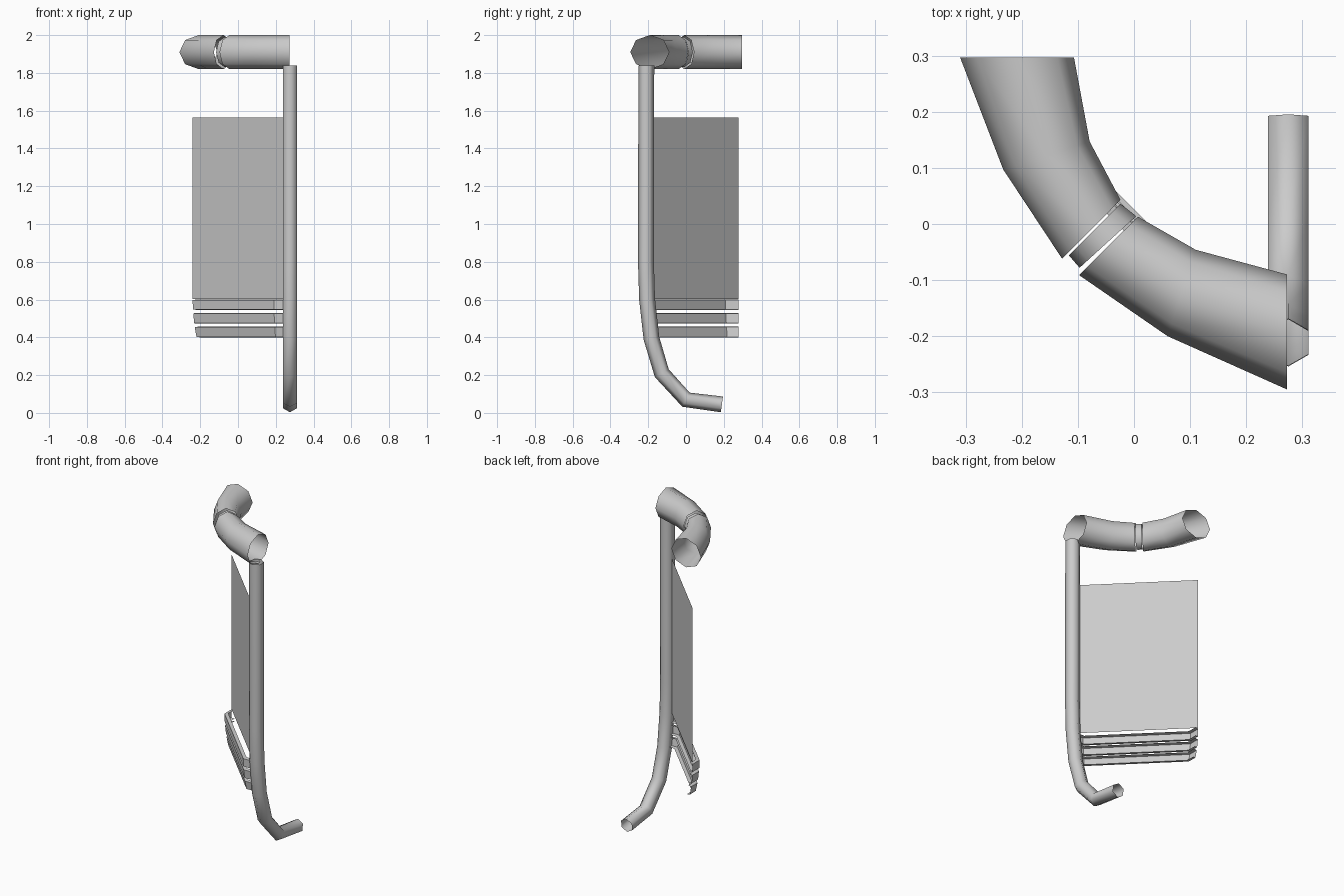
import bpy, bmesh
from math import sin, cos, pi
from mathutils import Vector

if "Cube" in bpy.data.objects:
    bpy.data.objects.remove(bpy.data.objects["Cube"])


def loft(name, rings, closed=True, smooth=True):
    """Skin a surface through rings of points, leaving the ends open."""
    bm = bmesh.new()
    rows = [[bm.verts.new(p) for p in r] for r in rings]
    n = len(rows[0])
    for a, b in zip(rows, rows[1:]):
        for i in range(n if closed else n - 1):
            j = (i + 1) % n
            bm.faces.new((a[i], a[j], b[j], b[i]))
    if closed:
        bmesh.ops.recalc_face_normals(bm, faces=bm.faces[:])
    for f in bm.faces:
        f.smooth = smooth
    me = bpy.data.meshes.new(name)
    bm.to_mesh(me)
    bm.free()
    ob = bpy.data.objects.new(name, me)
    bpy.context.collection.objects.link(ob)
    return ob


def rail(name, edges, r):
    """Octagonal horizontal tube from outer/inner plan points."""
    rings = []
    for ox, oy, ix, iy in edges:
        o, i = Vector((ox, oy, 1.91)), Vector((ix, iy, 1.91))
        c, h = (o + i) / 2, (o - i) / 2
        rings.append([c + h * cos(k * pi / 4) + Vector((0, 0, r * sin(k * pi / 4)))
                      for k in range(8)])
    return loft(name, rings)


# Curved top rail in two halves with a narrow joint
rail("top_rail_left", [(-.31, .297, -.107, .297), (-.233, .097, -.079, .147),
                       (-.128, -.062, -.024, .043)], .09)
rail("top_rail_right", [(-.098, -.091, .007, .013), (.06, -.2, .11, -.046),
                        (.273, -.295, .273, -.09)], .09)
rail("top_rail_joint", [(-.116, -.056, -.024, .036), (-.097, -.078, .004, .014)], .08)

# Hexagonal post that bends back at the foot
path = [Vector((.275, y, z)) for y, z in
        [(-.21, 1.838), (-.212, .8), (-.206, .6), (-.183, .395),
         (-.128, .21), (0, .07), (.19, .045)]]
rings = []
for k, p in enumerate(path):
    d1 = (p - path[max(k - 1, 0)]).normalized()
    d2 = (path[min(k + 1, len(path) - 1)] - p).normalized()
    t = (d1 + d2).normalized()
    side = Vector((0, -t.z, t.y))
    rings.append([p + .042 * (side * cos(a * pi / 3) + Vector((1, 0, 0)) * sin(a * pi / 3))
                  for a in range(6)])
loft("post", rings)

# Thin diagonal panel
loft("panel", [[(-.24, .277, z), (.257, -.22, z)] for z in (1.565, .603)],
     closed=False, smooth=False)

# Three bent slats with lips turned inward, leaning in toward the bottom
plan = [((-.24, .277), (1, 0)), ((-.24, .21), (1, .41)),
        ((.19, -.22), (.41, 1)), ((.257, -.22), (0, 1))]
for n, (top, bottom, i1, i2) in enumerate([(.6, .545, 0, .001),
                                           (.53, .472, .003, .008),
                                           (.457, .4, .011, .02)]):
    prof = [(i1 + .02, top), (i1, top - .003), (i2, bottom + .003), (i2 + .02, bottom)]
    loft(f"slat_{n + 1}", [[(p[0] + d[0] * o, p[1] + d[1] * o, z) for o, z in prof]
                           for p, d in plan], closed=False, smooth=False)
